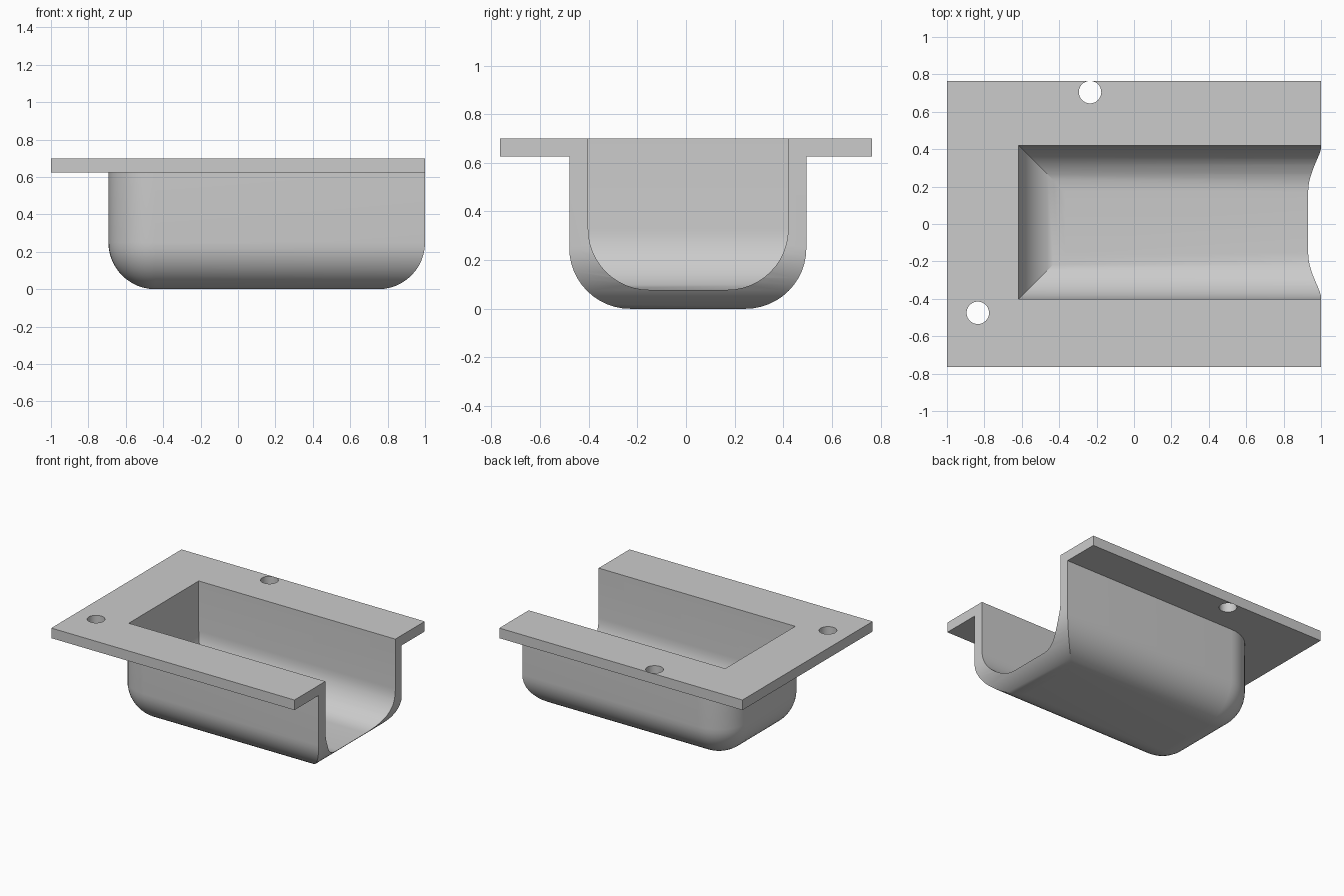
import bpy, bmesh, math

if "Cube" in bpy.data.objects:
    bpy.data.objects.remove(bpy.data.objects["Cube"], do_unlink=True)

R = 0.25          # fillet radius shared by trough and cavity
STEPS = 12

grey = bpy.data.materials.new("plain_grey")
grey.use_nodes = True
grey.diffuse_color = (0.6, 0.6, 0.6, 1)
grey.node_tree.nodes["Principled BSDF"].inputs["Base Color"].default_value = (0.6, 0.6, 0.6, 1)


def finish(bm, name):
    bmesh.ops.remove_doubles(bm, verts=bm.verts, dist=0.0001)
    bmesh.ops.recalc_face_normals(bm, faces=bm.faces)
    mesh = bpy.data.meshes.new(name)
    bm.to_mesh(mesh)
    bm.free()
    mesh.materials.append(grey)
    obj = bpy.data.objects.new(name, mesh)
    bpy.context.collection.objects.link(obj)
    return obj


def outline(x0, x1, y0, y1, r):
    """Rectangle whose two left corners are rounded by r (sharp when r is None)."""
    pts = [(x1, y0), (x1, y1)]
    if r is None:
        return pts + [(x0, y1), (x0, y0)]
    for cy, start in ((y1 - r, 90), (y0 + r, 180)):
        for i in range(STEPS + 1):
            a = math.radians(start + 90 * i / STEPS)
            pts.append((x0 + r + r * math.cos(a), cy + r * math.sin(a)))
    return pts


def tub(name, x0, x1, y0, y1, bottom, top, rounded, open_end):
    """Solid with a filleted bottom, lofted from horizontal outlines."""
    levels = [(0, top)]
    for i in range(STEPS + 1):
        a = math.pi / 2 * i / STEPS
        levels.append((R - R * math.cos(a), bottom + R - R * math.sin(a)))
    bm = bmesh.new()
    rings = []
    for d, z in levels:
        pts = outline(x0 + d, x1 if open_end else x1 - d, y0 + d, y1 - d,
                      max(R - d, 0) if rounded else None)
        rings.append([bm.verts.new((x, y, z)) for x, y in pts])
    for a, b in zip(rings, rings[1:]):
        for i in range(len(a)):
            j = (i + 1) % len(a)
            bm.faces.new((a[i], a[j], b[j], b[i]))
    bm.faces.new(rings[0])
    bm.faces.new(rings[-1][::-1])
    return finish(bm, name)


def combine(target, tool, operation):
    mod = target.modifiers.new(operation.lower(), 'BOOLEAN')
    mod.operation, mod.solver, mod.object = operation, 'EXACT', tool
    bpy.ops.object.modifier_apply(modifier=mod.name)
    bpy.data.objects.remove(tool, do_unlink=True)


# Flange plate
bm = bmesh.new()
bmesh.ops.create_cube(bm, size=1)
for v in bm.verts:
    v.co = (v.co.x * 2, v.co.y * 1.53, 0.6625 + v.co.z * 0.075)
tray = finish(bm, "flanged_trough")
bpy.ops.object.select_all(action='DESELECT')
bpy.context.view_layer.objects.active = tray
tray.select_set(True)

# Trough below the plate, then the cavity open at the right end
combine(tray, tub("trough", -0.693, 1, -0.48, 0.495, 0, 0.66, True, False), 'UNION')
combine(tray, tub("cavity", -0.617, 1.2, -0.402, 0.42, 0.078, 0.8, False, True), 'DIFFERENCE')

# Screw holes
for x, y in ((-0.235, 0.705), (-0.835, -0.475)):
    bm = bmesh.new()
    bmesh.ops.create_cone(bm, cap_ends=True, segments=40, radius1=0.06, radius2=0.06, depth=0.3)
    bmesh.ops.translate(bm, verts=bm.verts, vec=(x, y, 0.66))
    combine(tray, finish(bm, "screw_hole"), 'DIFFERENCE')

bpy.ops.object.shade_smooth_by_angle(angle=math.radians(25))
